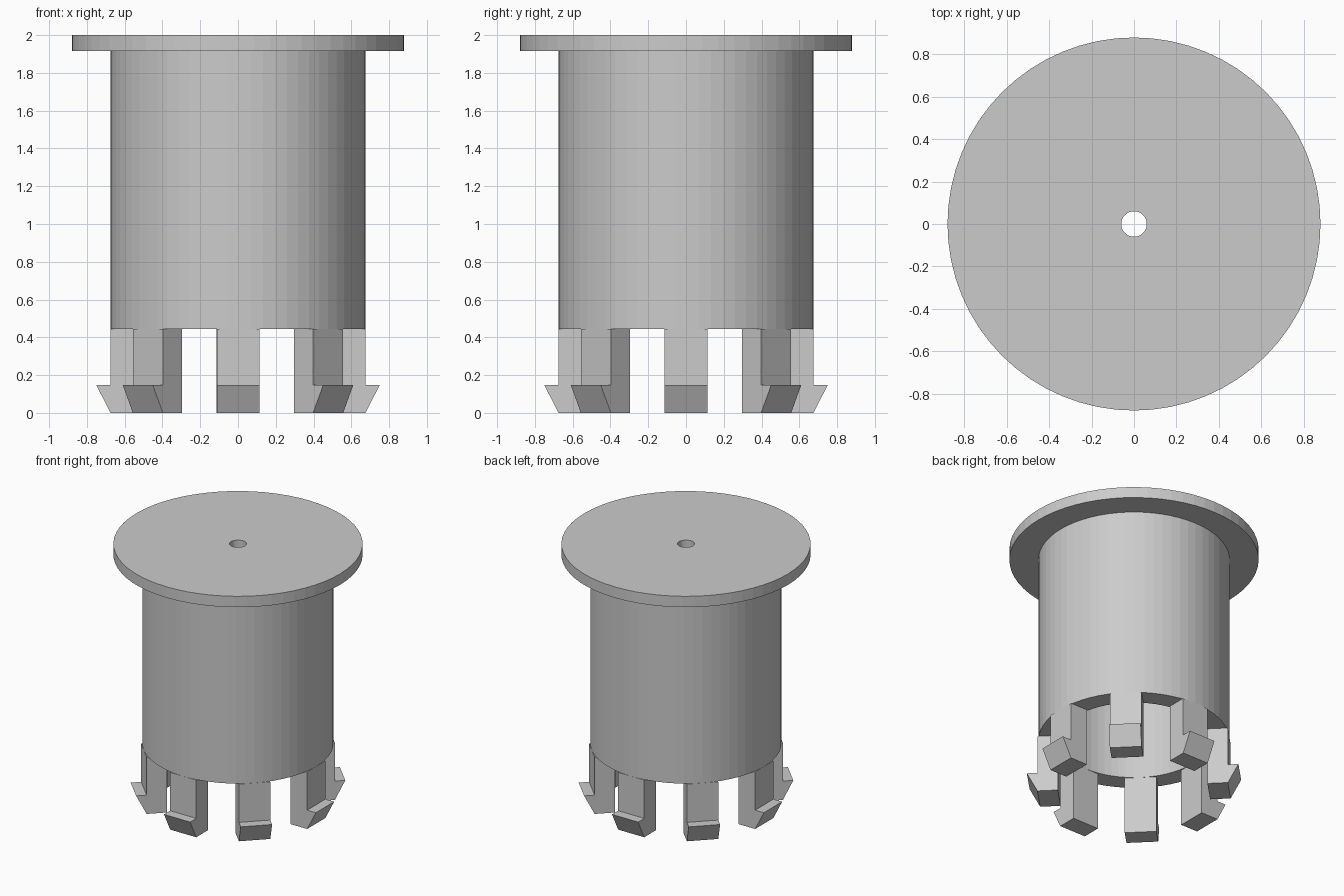
import bpy, bmesh, math
from mathutils import Matrix, Vector

if "Cube" in bpy.data.objects:
    bpy.data.objects.remove(bpy.data.objects["Cube"], do_unlink=True)

SEGMENTS = 64
LEGS = 8
LEG_WIDTH = 0.225

grey = bpy.data.materials.new("plain grey")
grey.use_nodes = True
colour = (0.6, 0.6, 0.6, 1)
grey.diffuse_color = colour
grey.node_tree.nodes["Principled BSDF"].inputs["Base Color"].default_value = colour


def finish(name, bm):
    bmesh.ops.recalc_face_normals(bm, faces=bm.faces)
    mesh = bpy.data.meshes.new(name)
    bm.to_mesh(mesh)
    bm.free()
    mesh.materials.append(grey)
    obj = bpy.data.objects.new(name, mesh)
    bpy.context.collection.objects.link(obj)
    return obj


def lathe(name, profile):
    """Turn a closed (radius, z) outline around the z axis."""
    bm = bmesh.new()
    verts = [bm.verts.new((r, 0, z)) for r, z in profile]
    edges = [bm.edges.new((a, b)) for a, b in zip(verts, verts[1:] + verts[:1])]
    bmesh.ops.spin(bm, geom=verts + edges, cent=(0, 0, 0), axis=(0, 0, 1),
                   angle=math.tau, steps=SEGMENTS, use_merge=True)
    bmesh.ops.remove_doubles(bm, verts=bm.verts, dist=1e-4)
    return finish(name, bm)


# Hollow sleeve, wide flange and small centre hole in one turned body
lathe("flanged_sleeve", [
    (0.06, 2.0), (0.88, 2.0), (0.88, 1.915), (0.675, 1.915),
    (0.675, 0.445), (0.53, 0.445), (0.53, 1.915), (0.06, 1.915)])

# Snap legs with outward barbs, spaced evenly around the open end
LEG_PROFILE = [(0.53, 0), (0.675, 0), (0.75, 0.147), (0.675, 0.147),
               (0.675, 0.445), (0.53, 0.445)]
for i in range(LEGS):
    bm = bmesh.new()
    side = bm.faces.new([bm.verts.new((r, -LEG_WIDTH / 2, z)) for r, z in LEG_PROFILE])
    far = bmesh.ops.extrude_face_region(bm, geom=[side])["geom"]
    bmesh.ops.translate(bm, vec=Vector((0, LEG_WIDTH, 0)),
                        verts=[g for g in far if isinstance(g, bmesh.types.BMVert)])
    bm.transform(Matrix.Rotation(math.tau * i / LEGS, 4, 'Z'))
    finish(f"snap_leg_{i + 1}", bm)
